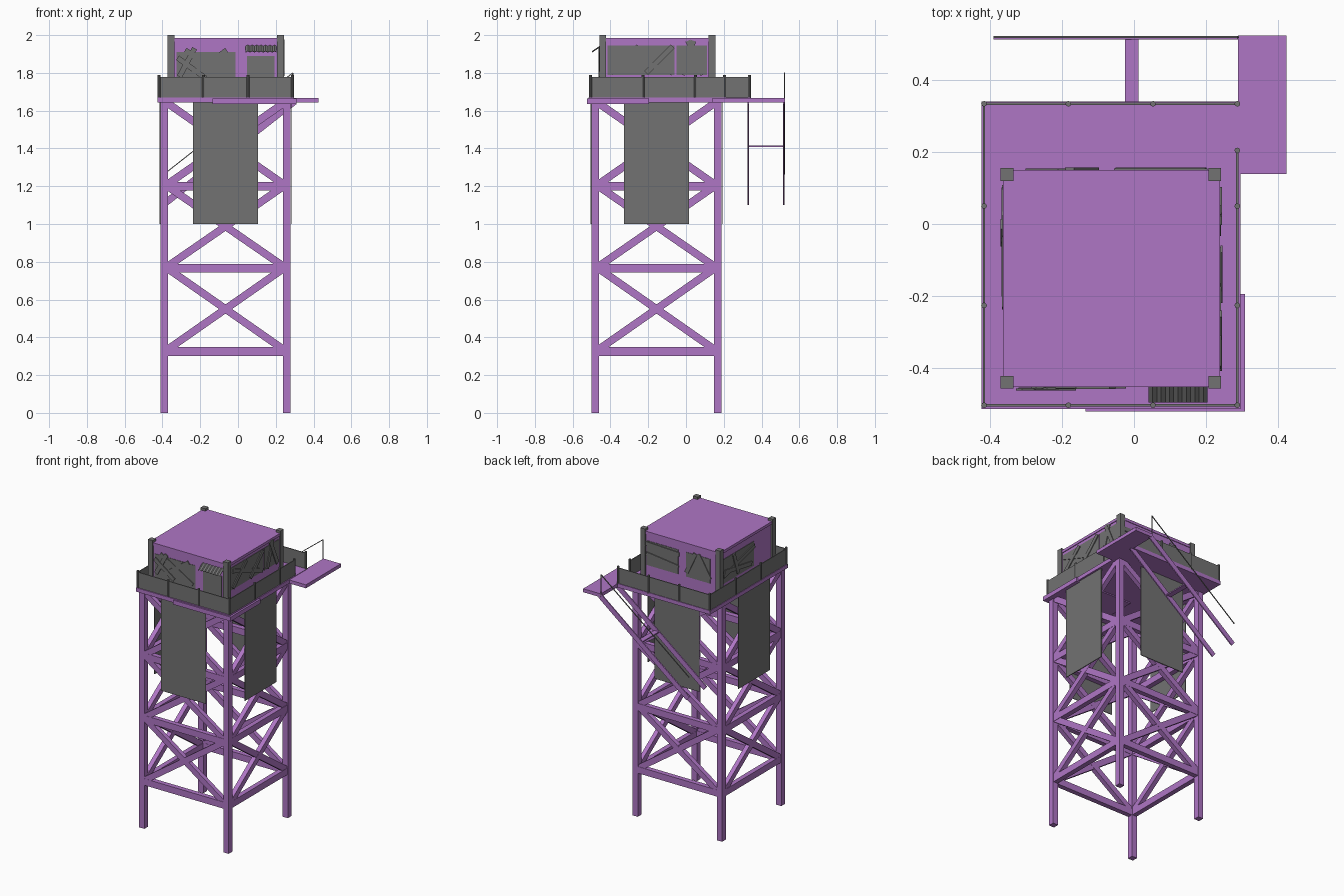
import bpy
import bmesh
from math import radians
from mathutils import Matrix, Vector

cube = bpy.data.objects.get("Cube")
if cube:
    bpy.data.objects.remove(cube, do_unlink=True)


def material(name, rgb):
    m = bpy.data.materials.new(name)
    m.use_nodes = True
    m.diffuse_color = (*rgb, 1)
    m.node_tree.nodes["Principled BSDF"].inputs["Base Color"].default_value = (*rgb, 1)
    return m


PURPLE = material("purple_frame", (0.43, 0.18, 0.56))
GREY = material("grey_panels", (0.17, 0.17, 0.17))


def finish(name, bm, mat):
    bmesh.ops.recalc_face_normals(bm, faces=bm.faces)
    mesh = bpy.data.meshes.new(name)
    bm.to_mesh(mesh)
    bm.free()
    mesh.materials.append(mat)
    ob = bpy.data.objects.new(name, mesh)
    bpy.context.collection.objects.link(ob)
    return ob


def box(name, lo, hi, mat):
    lo, hi = Vector(lo), Vector(hi)
    bm = bmesh.new()
    bmesh.ops.create_cube(bm, size=1)
    bmesh.ops.scale(bm, vec=hi - lo, verts=bm.verts)
    bmesh.ops.translate(bm, vec=(lo + hi) / 2, verts=bm.verts)
    return finish(name, bm, mat)


def beam(name, a, b, width, depth, normal, mat):
    """Bar from a to b; depth is measured along the normal."""
    a, b = Vector(a), Vector(b)
    z = (b - a).normalized()
    y = Vector(normal).normalized()
    x = y.cross(z)
    rot = Matrix((x, y, z)).transposed().to_4x4()
    bm = bmesh.new()
    bmesh.ops.create_cube(bm, size=1)
    bmesh.ops.scale(bm, vec=(width, depth, (b - a).length), verts=bm.verts)
    bmesh.ops.transform(bm, matrix=Matrix.Translation((a + b) / 2) @ rot, verts=bm.verts)
    return finish(name, bm, mat)


def post(name, x, y, z0, z1, r):
    bm = bmesh.new()
    bmesh.ops.create_cone(bm, cap_ends=True, segments=8, radius1=r, radius2=r, depth=z1 - z0)
    bmesh.ops.translate(bm, vec=(x, y, (z0 + z1) / 2), verts=bm.verts)
    return finish(name, bm, GREY)


# Each side: axis it faces along, and the sign of that direction
SIDES = {"front": (1, -1), "back": (1, 1), "left": (0, 1), "right": (0, -1)}


def on_side(side, plane, u, z):
    return Vector((u, plane, z)) if SIDES[side][0] == 1 else Vector((plane, u, z))


def normal(side):
    axis, sign = SIDES[side]
    n = Vector((0, 0, 0))
    n[axis] = sign
    return n


# Tower legs, horizontal beams, cross braces and hanging sheets
CENTRE = (-0.066, -0.156)
HALF = 0.325
LEG = 0.04
LEVELS = [0.325, 0.765, 1.2, 1.64]
for sx in (-1, 1):
    for sy in (-1, 1):
        x, y = CENTRE[0] + sx * HALF, CENTRE[1] + sy * HALF
        box("tower_leg", (x - LEG / 2, y - LEG / 2, 0), (x + LEG / 2, y + LEG / 2, 1.65), PURPLE)

for side, (axis, sign) in SIDES.items():
    plane = CENTRE[axis] + sign * HALF
    mid = CENTRE[1 - axis]
    n = normal(side)
    u0, u1 = mid - HALF + 0.01, mid + HALF - 0.01
    for z in LEVELS[:3]:
        beam(side + "_tower_beam", on_side(side, plane, u0, z), on_side(side, plane, u1, z),
             0.046, 0.034, n, PURPLE)
    for low, high in zip(LEVELS, LEVELS[1:]):
        for a, b, d in ((low, high, 0.032), (high, low, 0.03)):
            beam(side + "_cross_brace", on_side(side, plane, u0, a + 0.005),
                 on_side(side, plane, u1, b + 0.005), 0.04, d, n, PURPLE)
    sheet = plane + sign * 0.023
    beam(side + "_hanging_sheet", on_side(side, sheet, mid, 1.0),
         on_side(side, sheet, mid, 1.645), 0.345, 0.005, n, GREY)

# Deck, overlapping plate and landing platform
box("deck", (-0.425, -0.515, 1.643), (0.297, 0.342, 1.67), PURPLE)
box("deck_plate", (-0.135, -0.523, 1.635), (0.31, -0.195, 1.665), PURPLE)
box("landing_platform", (0.29, 0.14, 1.643), (0.425, 0.525, 1.667), PURPLE)

# Railing posts and panels, open towards the landing
POST_X = (-0.418, -0.183, 0.053, 0.288)
POST_Y = (-0.505, -0.227, 0.05, 0.335)
for x in POST_X:
    for y in (POST_Y[0], POST_Y[-1]):
        post("railing_post", x, y, 1.66, 1.788, 0.008)
for x in (POST_X[0], POST_X[-1]):
    for y in POST_Y[1:3]:
        post("railing_post", x, y, 1.66, 1.788, 0.008)
post("railing_post", POST_X[-1], 0.205, 1.66, 1.788, 0.008)
for y in (POST_Y[0], POST_Y[-1]):
    box("railing_panel", (POST_X[0], y - 0.003, 1.668), (POST_X[-1], y + 0.003, 1.778), GREY)
for x, end in ((POST_X[0], POST_Y[-1]), (POST_X[-1], 0.205)):
    box("railing_panel", (x - 0.003, POST_Y[0], 1.668), (x + 0.003, end, 1.778), GREY)

# Cabin, roof and corner posts
box("cabin_walls", (-0.36, -0.45, 1.66), (0.235, 0.147, 1.97), PURPLE)
box("cabin_roof", (-0.365, -0.455, 1.965), (0.24, 0.151, 1.984), PURPLE)
for x in (-0.354, 0.225):
    for y in (-0.441, 0.138):
        box("cabin_corner_post", (x - 0.018, y - 0.018, 1.66), (x + 0.018, y + 0.018, 2.0), GREY)

# Boarded windows: side, wall plane, span, sill, head and plank ends (u, z, u, z)
WINDOWS = [
    ("front", -0.45, -0.325, -0.012, 1.73, 1.91,
     [(-0.28, 1.92, -0.03, 1.77), (-0.26, 1.78, -0.06, 1.92),
      (-0.31, 1.78, -0.23, 1.93), (-0.32, 1.88, -0.17, 1.77)]),
    ("left", 0.235, -0.415, -0.06, 1.79, 1.945,
     [(-0.40, 1.92, -0.07, 1.80), (-0.40, 1.80, -0.25, 1.94), (-0.21, 1.80, -0.07, 1.94)]),
    ("left", 0.235, -0.05, 0.11, 1.79, 1.945,
     [(-0.02, 1.79, 0.04, 1.97), (0.01, 1.97, 0.09, 1.79)]),
    ("back", 0.147, -0.045, 0.20, 1.75, 1.92,
     [(-0.055, 1.89, 0.205, 1.90), (-0.05, 1.80, 0.2, 1.83)]),
    ("back", 0.147, -0.29, -0.105, 1.75, 1.92,
     [(-0.29, 1.78, -0.20, 1.93), (-0.11, 1.78, -0.18, 1.93)]),
    ("right", -0.36, -0.23, 0.105, 1.75, 1.92,
     [(-0.235, 1.89, 0.105, 1.80), (-0.20, 1.78, 0.1, 1.83), (-0.05, 1.77, 0.0, 1.92)]),
]
for side, plane, u0, u1, z0, z1, planks in WINDOWS:
    sign = SIDES[side][1]
    n = normal(side)
    mid = (u0 + u1) / 2
    beam(side + "_window", on_side(side, plane, mid, z0), on_side(side, plane, mid, z1),
         u1 - u0, 0.006, n, GREY)
    for i, (a, za, b, zb) in enumerate(planks):
        p = plane + sign * (0.005 + 0.002 * i)
        beam(side + "_window_plank", on_side(side, p, a, za), on_side(side, p, b, zb),
             0.028, 0.006, n, GREY)

# Door and corrugated awning above it
box("door", (0.048, -0.453, 1.67), (0.192, -0.447, 1.89), GREY)
bm = bmesh.new()
FOLDS = 14
rows = []
for i in range(FOLDS + 1):
    x = 0.04 + 0.165 * i / FOLDS
    lift = 0.006 * (i % 2)
    rows.append([bm.verts.new((x, -0.45, 1.942 + lift)), bm.verts.new((x, -0.498, 1.91 + lift))])
for a, b in zip(rows, rows[1:]):
    bm.faces.new((a[0], a[1], b[1], b[0]))
awning = finish("door_awning", bm, GREY)
awning.modifiers.new("thickness", "SOLIDIFY").thickness = 0.003

# Stair stringers, cross tread and handrail
for y in (0.33, 0.518):
    beam("stair_stringer", (0.3, y, 1.65), (-0.38, y, 1.115), 0.036, 0.008, (0, 1, 0), PURPLE)
box("stair_tread", (-0.025, 0.33, 1.407), (0.012, 0.518, 1.415), PURPLE)
beam("stair_handrail", (0.29, 0.521, 1.8), (-0.39, 0.521, 1.265), 0.005, 0.005, (0, 1, 0), GREY)
post("handrail_post", 0.29, 0.521, 1.65, 1.8, 0.003)
